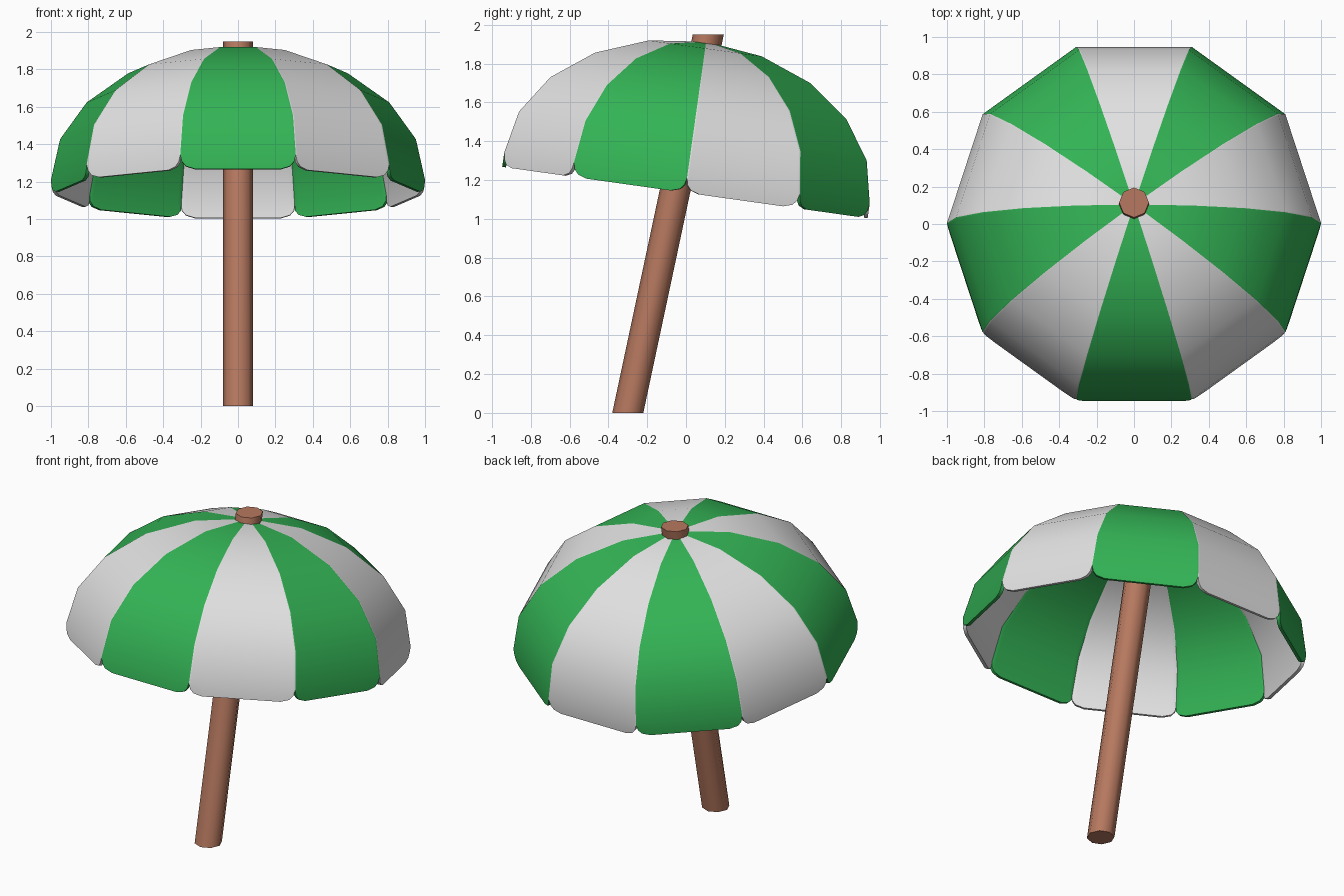
import bpy, bmesh, math
from mathutils import Matrix, Vector

if "Cube" in bpy.data.objects:
    bpy.data.objects.remove(bpy.data.objects["Cube"])


def material(name, rgb):
    m = bpy.data.materials.new(name)
    m.diffuse_color = (*rgb, 1)
    m.use_nodes = True
    m.node_tree.nodes["Principled BSDF"].inputs["Base Color"].default_value = m.diffuse_color
    return m


white = material("white canvas", (0.76, 0.76, 0.76))
green = material("green canvas", (0.033, 0.45, 0.09))
wood = material("brown wood", (0.47, 0.19, 0.115))


def finish(name, bm, mats, angle, thickness=0):
    bmesh.ops.recalc_face_normals(bm, faces=bm.faces)
    me = bpy.data.meshes.new(name)
    bm.to_mesh(me)
    bm.free()
    for m in mats:
        me.materials.append(m)
    ob = bpy.data.objects.new(name, me)
    bpy.context.collection.objects.link(ob)
    bpy.ops.object.select_all(action='DESELECT')
    ob.select_set(True)
    bpy.context.view_layer.objects.active = ob
    if thickness:
        mod = ob.modifiers.new("thickness", 'SOLIDIFY')
        mod.thickness = thickness
        mod.offset = -1
        bpy.ops.object.modifier_apply(modifier=mod.name)
    bpy.ops.object.shade_smooth_by_angle(angle=math.radians(angle))
    return ob


# Canopy: ten flat-sided gores on a squashed dome, each ending in a rounded flap
GORES, HEIGHT = 10, 0.71
half = [(0, 0), (0.015, 0.035), (0.05, 0.06), (0.13, 0.075)]
columns = half + [(1 - s, d) for s, d in reversed(half)]
bm = bmesh.new()
verts = {}


def vert(x, y, z):
    key = (round(x, 4), round(y, 4), round(z, 4))
    if key not in verts:
        verts[key] = bm.verts.new((x, y, z))
    return verts[key]


def ring_point(a, r):
    return Vector((r * math.cos(a), r * math.sin(a), 0))


for i in range(GORES):
    a0, a1 = (2 * math.pi * k / GORES for k in (i, i + 1))
    rows = []
    for j in range(-1, 6):
        e = math.radians(18 * max(j, 0))
        r, z = math.cos(e), HEIGHT * math.sin(e)
        row = []
        for s, drop in columns:
            p = ring_point(a0, r).lerp(ring_point(a1, r), s)
            row.append(vert(p.x, p.y, -drop if j < 0 else z))
        rows.append(row)
    for lo, hi in zip(rows, rows[1:]):
        for c in range(len(columns) - 1):
            quad = list(dict.fromkeys((lo[c], lo[c + 1], hi[c + 1], hi[c])))
            if len(quad) > 2:
                bm.faces.new(quad).material_index = i % 2
tilt = Matrix.Translation((0, 0.005, 1.21)) @ Matrix.Rotation(math.radians(-8), 4, 'X')
bm.transform(tilt)
finish("canopy", bm, [white, green], 50, 0.02)

# Leaning pole with level ends
bm = bmesh.new()
bmesh.ops.create_cone(bm, cap_ends=True, segments=8, radius1=0.08, radius2=0.08, depth=1.95)
for v in bm.verts:
    v.co.z += 0.975
    v.co.y += -0.30 + 0.2128 * v.co.z
finish("pole", bm, [wood], 50)
